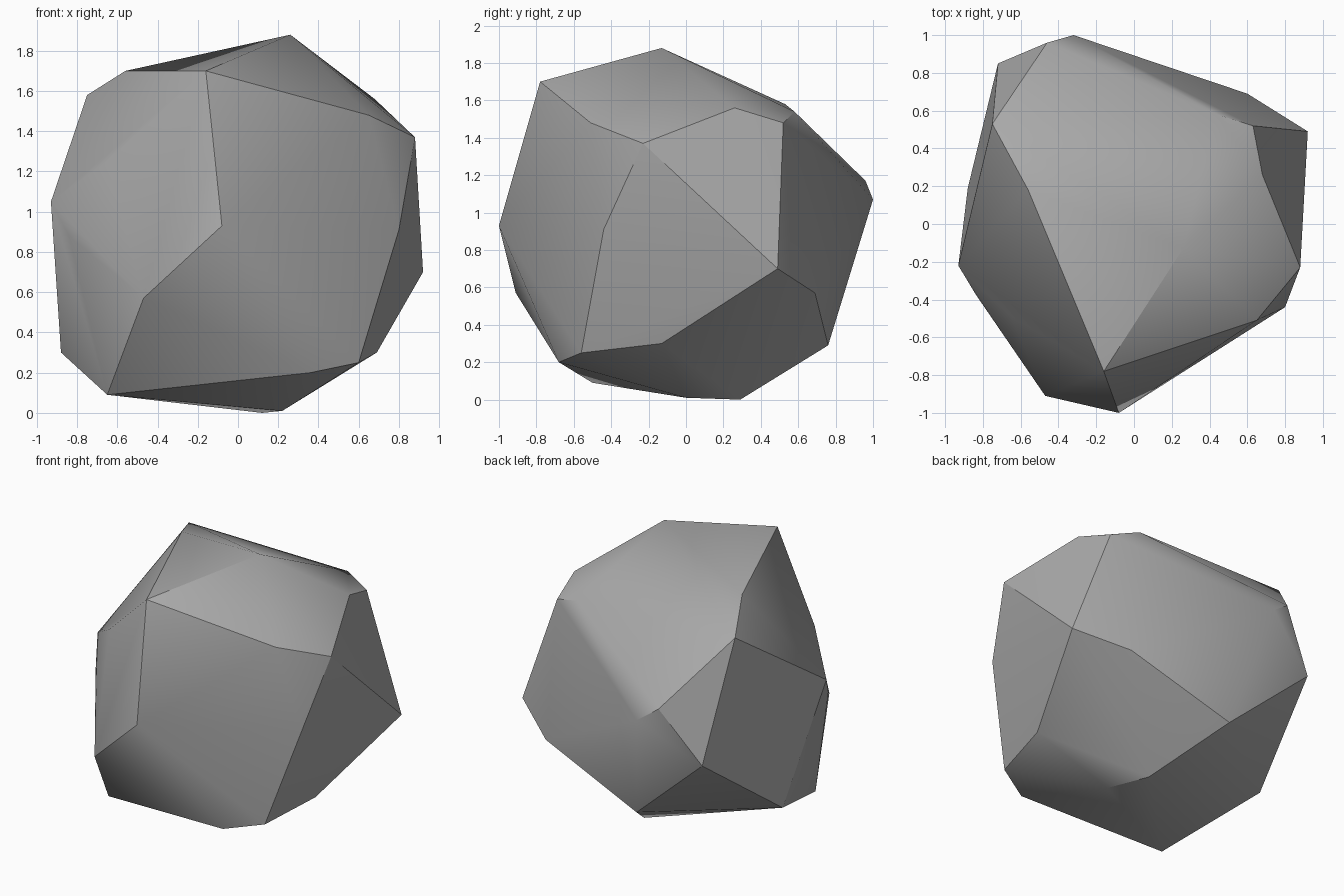
import bpy
import bmesh
import math

cube = bpy.data.objects.get("Cube")
if cube:
    bpy.data.objects.remove(cube, do_unlink=True)

# Stone material
stone = bpy.data.materials.new("stone_grey")
stone.use_nodes = True
grey = (0.4, 0.4, 0.4, 1)
stone.diffuse_color = grey
stone.node_tree.nodes["Principled BSDF"].inputs["Base Color"].default_value = grey

# Corner points of the chipped boulder
top = [(.26, -.13, 1.88), (-.16, -.78, 1.7), (-.56, .18, 1.7), (-.75, .53, 1.58),
       (.68, .26, 1.56), (.44, .58, 1.54), (.63, .52, 1.48), (.65, -.51, 1.48),
       (.88, -.23, 1.37)]
middle = [(-.65, -.49, 1.25), (-.46, .96, 1.17), (-.32, 1, 1.07), (-.93, -.22, 1.05),
          (-.08, -1, .93), (.8, -.44, .91), (-.84, -.37, .88), (-.72, .85, .8),
          (.92, .49, .7)]
base = [(.6, .69, .57), (-.47, -.91, .57), (-.88, .19, .3), (.69, -.13, .3),
        (-.15, .76, .29), (.6, -.56, .25), (.36, -.68, .2), (-.65, -.5, .09),
        (.22, 0, .01), (.12, .29, 0)]

# Boulder: convex skin stretched over the corners
bm = bmesh.new()
for point in top + middle + base:
    bm.verts.new(point)
bmesh.ops.convex_hull(bm, input=bm.verts)
bmesh.ops.recalc_face_normals(bm, faces=bm.faces)
mesh = bpy.data.meshes.new("boulder")
bm.to_mesh(mesh)
bm.free()
mesh.materials.append(stone)

boulder = bpy.data.objects.new("boulder", mesh)
bpy.context.collection.objects.link(boulder)
bpy.ops.object.select_all(action="DESELECT")
boulder.select_set(True)
bpy.context.view_layer.objects.active = boulder
bpy.ops.object.shade_smooth_by_angle(angle=math.radians(30))
